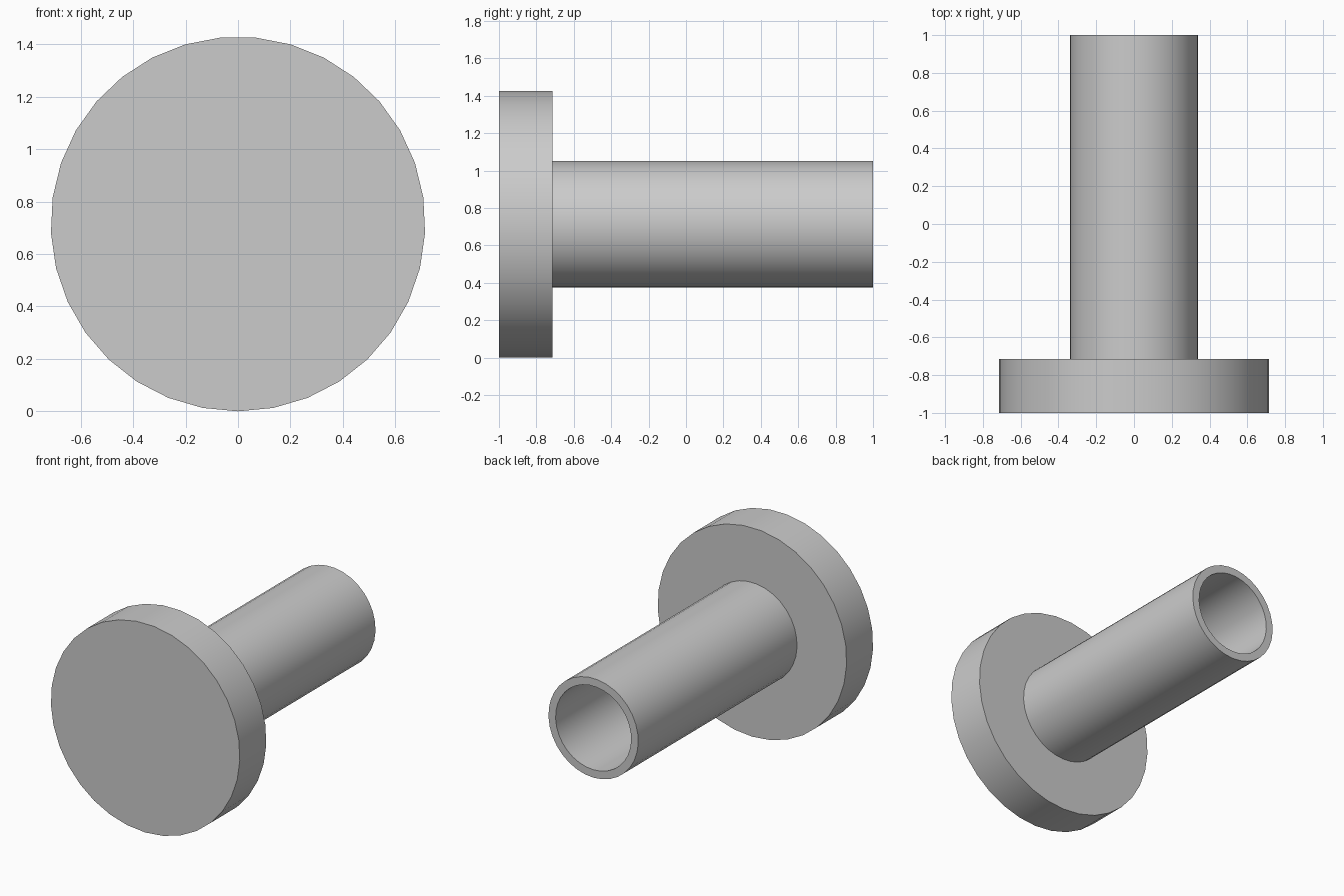
import bpy
import bmesh
from math import sin, cos, tau, radians

cube = bpy.data.objects.get("Cube")
if cube:
    bpy.data.objects.remove(cube, do_unlink=True)

SIDES = 33
FLANGE_R, TUBE_R, BORE_R = 0.7143, 0.3393, 0.2857
FRONT, SHOULDER, BACK = -1.0, -0.7143, 1.0

grey = bpy.data.materials.new("plain grey")
grey.use_nodes = True
colour = (0.6, 0.6, 0.6, 1)
grey.diffuse_color = colour
grey.node_tree.nodes["Principled BSDF"].inputs["Base Color"].default_value = colour


def lathe(name, profile, capped):
    """Turn (radius, y) points around the y axis, with a vertex at the bottom."""
    bm = bmesh.new()
    rings = [[bm.verts.new((r * sin(tau * i / SIDES), y, -r * cos(tau * i / SIDES)))
              for i in range(SIDES)] for r, y in profile]
    for a, b in zip(rings, rings[1:]):
        for i in range(SIDES):
            j = (i + 1) % SIDES
            bm.faces.new((a[i], a[j], b[j], b[i]))
    if capped:
        bm.faces.new(rings[0])
        bm.faces.new(rings[-1])
        bmesh.ops.recalc_face_normals(bm, faces=bm.faces)
    else:
        bmesh.ops.reverse_faces(bm, faces=bm.faces)
        # Outer wall comes first, so it decides which way the shell faces
        bm.normal_update()
        first = bm.faces[:][0]
        centre = first.calc_center_median()
        if first.normal.x * centre.x + first.normal.z * centre.z < 0:
            bmesh.ops.reverse_faces(bm, faces=bm.faces)
    mesh = bpy.data.meshes.new(name)
    bm.to_mesh(mesh)
    bm.free()
    mesh.materials.append(grey)
    obj = bpy.data.objects.new(name, mesh)
    obj.location.z = FLANGE_R
    bpy.context.collection.objects.link(obj)
    bpy.ops.object.select_all(action="DESELECT")
    obj.select_set(True)
    bpy.context.view_layer.objects.active = obj
    bpy.ops.object.shade_smooth_by_angle(angle=radians(30))
    return obj


# Solid disc at the front
lathe("flange", [(FLANGE_R, FRONT), (FLANGE_R, SHOULDER)], True)

# Hollow tube: outer wall, rim, then bore down to the disc
lathe("tube", [(TUBE_R, SHOULDER), (TUBE_R, BACK), (BORE_R, BACK), (BORE_R, SHOULDER)], False)
